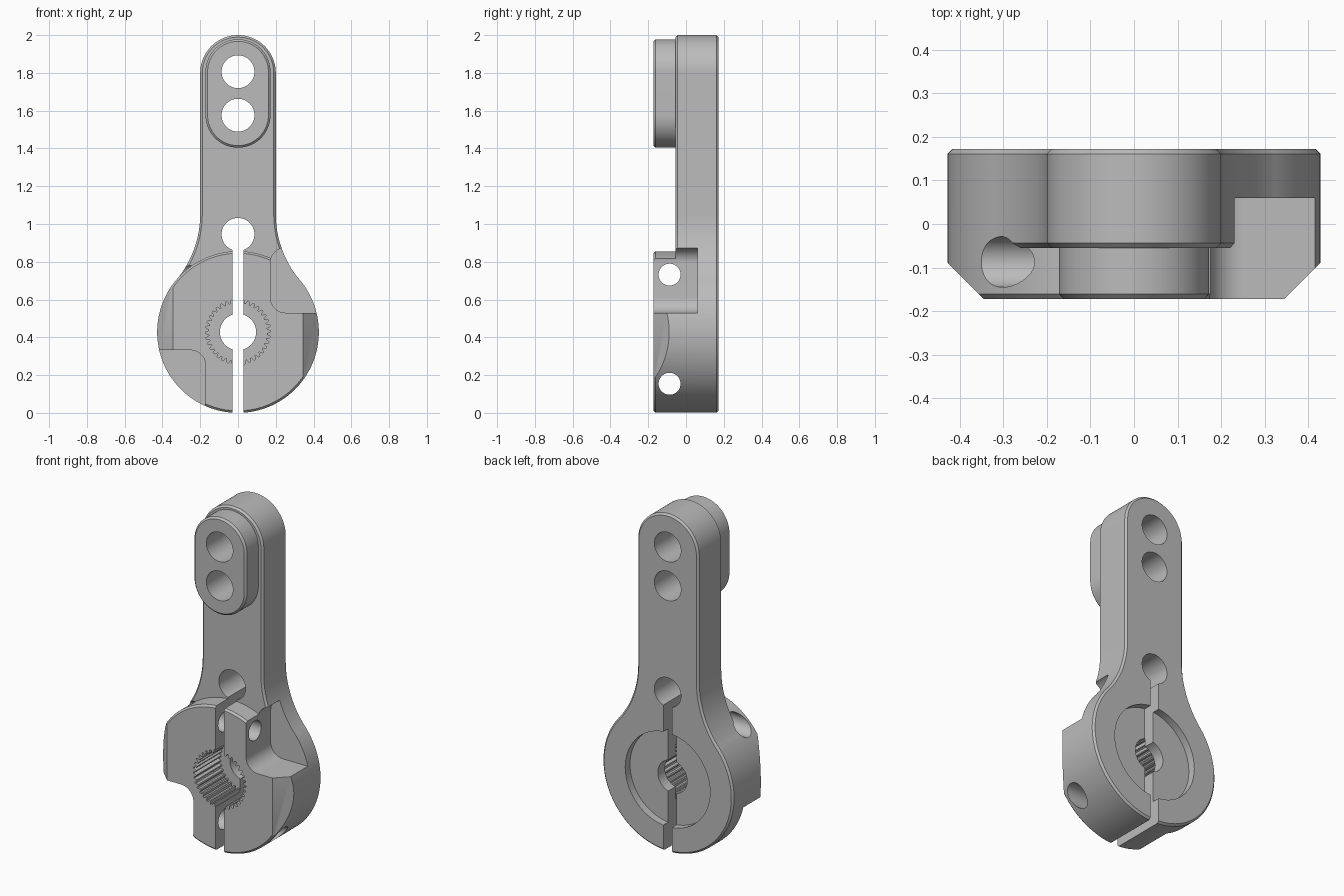
import bpy, bmesh, math
from mathutils import Matrix

if "Cube" in bpy.data.objects:
    bpy.data.objects.remove(bpy.data.objects["Cube"], do_unlink=True)

HUB_Z, HUB_R = 0.428, 0.428
FRONT, BACK, STEP = -0.172, 0.172, -0.055
CHAMFER = 0.011
HOLE_R = 0.087
PAD_HOLES = (1.576, 1.806)


def arc(cx, cz, r, start, end, step=2.5):
    n = max(1, round(abs(end - start) / step))
    angles = [math.radians(start + (end - start) * i / n) for i in range(n + 1)]
    return [(cx + r * math.cos(a), cz + r * math.sin(a)) for a in angles]


def circle(cx, cz, r, step=5):
    return arc(cx, cz, r, 0, 360, step)[:-1]


def box(x0, x1, z0, z1):
    return [(x0, z0), (x1, z0), (x1, z1), (x0, z1)]


def prism(name, outline, y0, y1, chamfer=0, matrix=None):
    """Extrude an x-z outline along y, with optional chamfered rims."""
    bm = bmesh.new()
    base = bm.faces.new([bm.verts.new((x, y0, z)) for x, z in outline])
    result = bmesh.ops.extrude_face_region(bm, geom=[base], use_keep_orig=True)
    top = [v for v in result["geom"] if isinstance(v, bmesh.types.BMVert)]
    bmesh.ops.translate(bm, verts=top, vec=(0, y1 - y0, 0))
    if chamfer:
        rims = [e for e in bm.edges
                if abs(e.verts[0].co.y - e.verts[1].co.y) < 1e-6]
        bmesh.ops.bevel(bm, geom=rims, offset=chamfer, segments=1,
                        affect='EDGES', clamp_overlap=False)
    if matrix:
        bm.transform(matrix)
    bmesh.ops.recalc_face_normals(bm, faces=bm.faces)
    mesh = bpy.data.meshes.new(name)
    bm.to_mesh(mesh)
    bm.free()
    obj = bpy.data.objects.new(name, mesh)
    bpy.context.collection.objects.link(obj)
    return obj


def combine(target, tool, operation):
    mod = target.modifiers.new(tool.name, 'BOOLEAN')
    mod.operation, mod.object, mod.solver = operation, tool, 'EXACT'
    bpy.ops.object.select_all(action='DESELECT')
    bpy.context.view_layer.objects.active = target
    target.select_set(True)
    bpy.ops.object.modifier_apply(modifier=mod.name)
    bpy.data.objects.remove(tool, do_unlink=True)


# Arm plate: rounded tip, straight sides, concave shoulders, hub arc
half, join, inner_r = 0.2, 40, HUB_R - 0.0006
c, s = math.cos(math.radians(join)), math.sin(math.radians(join))
fillet_r = (inner_r * c - half) / (1 - c)
fillet_z = HUB_Z + (inner_r + fillet_r) * s
tip = arc(0, 2 - half, half, 0, 180)
shoulder = arc(half + fillet_r, fillet_z, fillet_r, 180, 180 + join)
left_shoulder = [(-x, z) for x, z in shoulder]
hub_arc = arc(0, HUB_Z, inner_r, 180 - join, 360 + join)
outline = tip + left_shoulder + hub_arc[1:-1] + shoulder[::-1]
arm = prism("clamp_arm", outline, STEP, BACK, CHAMFER)

# Clamp hub and raised pad
combine(arm, prism("hub", circle(0, HUB_Z, HUB_R, 2.5), FRONT, BACK, CHAMFER), 'UNION')
pad_r = 0.172
pad = arc(0, PAD_HOLES[1], pad_r, 0, 180, 5) + arc(0, PAD_HOLES[0], pad_r, 180, 360, 5)
combine(arm, prism("pad", pad, FRONT, 0, CHAMFER), 'UNION')

# Screw-head notches on opposite corners, and angled flats on both sides
r = 0.08
notch = ([(0.7, 0.53), (0.7, 0.875)]
         + arc(0.172 + r, 0.875 - r, r, 90, 180, 5)
         + arc(0.172 + r, 0.53 + r, r, 180, 270, 5))
turned = [(-x, 0.862 - z) for x, z in notch]
wedge = [(0.335, 0.182), (0.635, -0.118), (0.8, 0.182)]
upright = Matrix.Rotation(math.pi / 2, 4, 'X')
for name, shape in (("notch_left", notch), ("notch_right", turned)):
    combine(arm, prism(name, shape, -1, 0.06), 'DIFFERENCE')
for side in (1, -1):
    shape = [(side * x, z) for x, z in wedge]
    combine(arm, prism("side_flat", shape, -1, 3, matrix=upright), 'DIFFERENCE')

# Back recess, centre bore and toothed socket
combine(arm, prism("recess", circle(0, HUB_Z, 0.278), 0.127, 1), 'DIFFERENCE')
combine(arm, prism("bore", circle(0, HUB_Z, 0.096), -1, 1), 'DIFFERENCE')
teeth = 36
socket = []
for i in range(teeth * 4):
    a = math.tau * i / (teeth * 4)
    radius = 0.172 if i % 4 < 2 else 0.153
    socket.append((radius * math.cos(a), HUB_Z + radius * math.sin(a)))
combine(arm, prism("socket", socket, -1, 0.06), 'DIFFERENCE')

# Mounting holes, relief hole and clamp slot
for z in PAD_HOLES + (0.945,):
    combine(arm, prism("hole", circle(0, z, HOLE_R), -1, 1), 'DIFFERENCE')
combine(arm, prism("slot", box(-0.028, 0.028, -1, 0.945), -1, 1), 'DIFFERENCE')

# Clamp screw holes running sideways
sideways = Matrix.Rotation(math.pi / 2, 4, 'Z')
for z in (0.732, 0.154):
    combine(arm, prism("screw_hole", circle(-0.087, z, 0.058), -1, 1,
                       matrix=sideways), 'DIFFERENCE')

# Grey metal and shading
metal = bpy.data.materials.new("grey_metal")
metal.use_nodes = True
grey = (0.5, 0.5, 0.5, 1)
metal.diffuse_color = grey
metal.node_tree.nodes["Principled BSDF"].inputs["Base Color"].default_value = grey
arm.data.materials.clear()
arm.data.materials.append(metal)
bpy.ops.object.select_all(action='DESELECT')
arm.select_set(True)
bpy.context.view_layer.objects.active = arm
bpy.ops.object.shade_smooth_by_angle(angle=math.radians(25))
